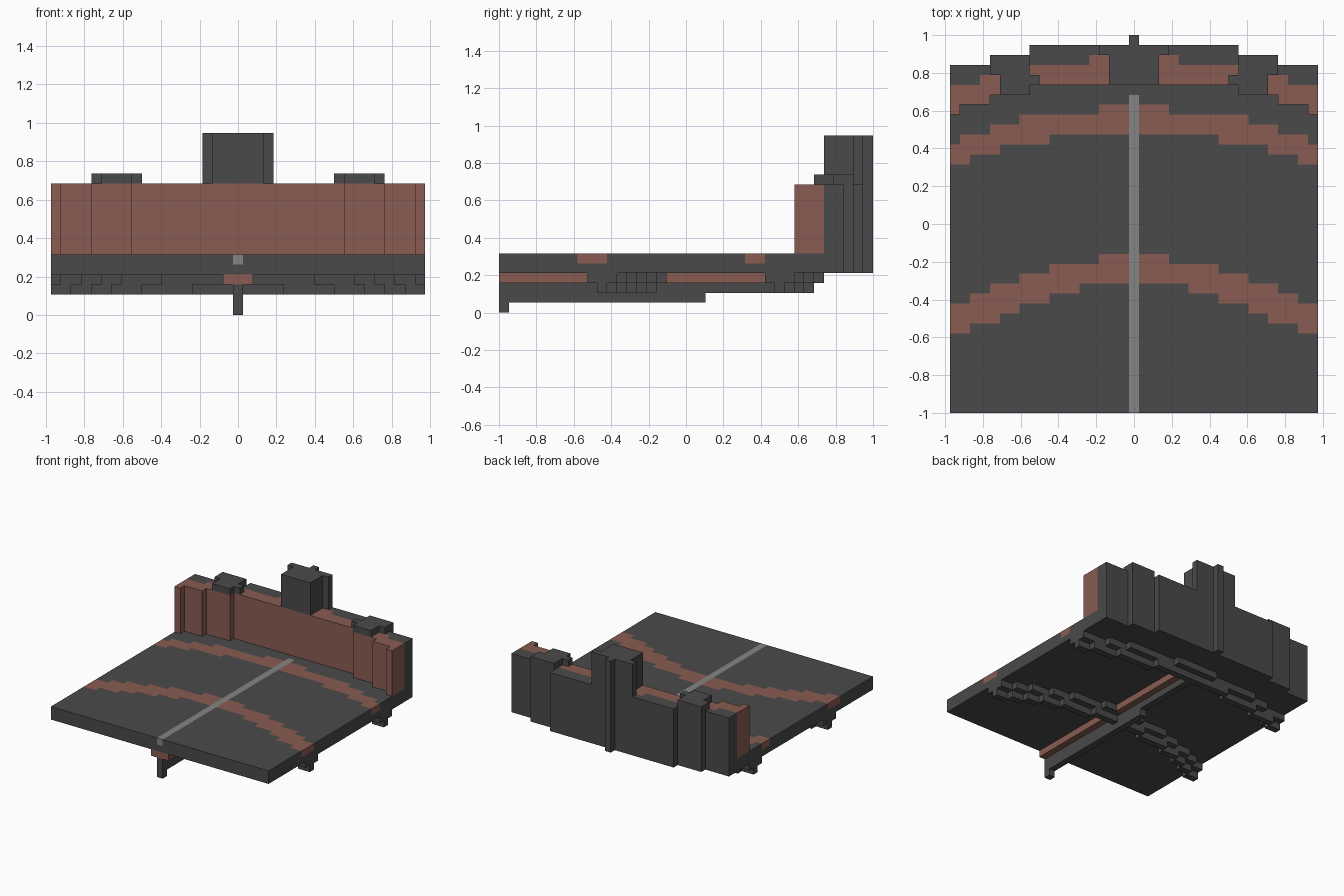
import bpy
import bmesh

cube = bpy.data.objects.get("Cube")
if cube:
    bpy.data.objects.remove(cube, do_unlink=True)

UNIT = 2 / 38          # edge of one block
HALF = 18              # blocks on each side of the middle column
cells = {}             # block position -> part name


def material(name, color):
    m = bpy.data.materials.new(name)
    m.use_nodes = True
    m.diffuse_color = color
    m.node_tree.nodes["Principled BSDF"].inputs["Base Color"].default_value = color
    return m


charcoal = material("charcoal", (0.068, 0.068, 0.068, 1))
brick = material("brick_brown", (0.25, 0.108, 0.084, 1))
grey = material("light_grey", (0.235, 0.235, 0.235, 1))


def fill(part, x, y, z):
    """Fill blocks over half-open ranges, mirrored left to right."""
    for i in range(*x):
        for j in range(*y):
            for k in range(*z):
                cells[i, j, k] = part
                cells[-i, j, k] = part


def level(start, limits, x):
    """Stepped curve that drops one block past each limit."""
    return start - sum(x > limit for limit in limits)


def build(part, mat):
    """Turn the exposed block sides of one part into a clean mesh."""
    bm = bmesh.new()
    corners = {}

    def vert(c):
        if c not in corners:
            corners[c] = bm.verts.new(((c[0] - 0.5) * UNIT, c[1] * UNIT - 1, c[2] * UNIT))
        return corners[c]

    for cell, owner in cells.items():
        if owner != part:
            continue
        for axis in range(3):
            u, v = (axis + 1) % 3, (axis + 2) % 3
            for side in (0, 1):
                near = list(cell)
                near[axis] += 2 * side - 1
                if tuple(near) in cells:
                    continue
                ring = []
                for du, dv in ((0, 0), (1, 0), (1, 1), (0, 1)):
                    c = list(cell)
                    c[axis] += side
                    c[u] += du
                    c[v] += dv
                    ring.append(vert(tuple(c)))
                bm.faces.new(ring if side else ring[::-1])
    bmesh.ops.dissolve_limit(bm, angle_limit=0.01, verts=bm.verts[:], edges=bm.edges[:])
    mesh = bpy.data.meshes.new(part)
    bm.to_mesh(mesh)
    bm.free()
    mesh.materials.append(mat)
    bpy.context.collection.objects.link(bpy.data.objects.new(part, mesh))


for x in range(HALF + 1):
    col = (x, x + 1)

    # Deck with two curved bands flush in its top layer
    fill("deck", col, (0, 33), (4, 6))
    fill("front_band", col,
         (level(13, (5, 8, 11, 13, 16), x), level(16, (3, 8, 11, 14, 16), x)), (5, 6))
    fill("back_band", col,
         (level(28, (8, 13, 16), x), level(31, (3, 11, 14, 17), x)), (5, 6))

    # Curved ribs under the deck, each with a narrower lower course
    fill("front_rib", col,
         (level(14, (7, 11, 13, 15, 17), x), level(17, (3, 8, 11, 14, 16), x)), (3, 4))
    low = level(15, (4, 9, 12, 14, 16), x)
    fill("front_rib", col, (low, low + 1), (2, 3))
    fill("back_rib", col,
         (level(30, (8, 13, 16), x), level(33, (3, 11, 14), x)), (3, 4))
    low = level(31, (6, 12, 16), x)
    fill("back_rib", col, (low, low + 1), (2, 3))

    # Rear wall with a brown facing on its front
    front = level(33, (10, 14, 17), x)
    back = level(37, (10, 14), x)
    facing = 36 if x < 5 else 35 if x < 11 else 34 if x < 16 else 33
    fill("rear_wall", col, (front, back), (4, 13))
    fill("wall_facing", col, (front, facing), (6, 13))

# Centre tower and its back pilaster
fill("centre_tower", (0, 3), (33, 37), (13, 18))
fill("centre_tower", (0, 4), (36, 37), (13, 18))
fill("pilaster", (0, 1), (37, 38), (4, 18))

# Caps on the side towers
fill("side_caps", (11, 15), (34, 36), (13, 14))
fill("side_caps", (11, 14), (32, 34), (13, 14))
fill("side_caps", (10, 11), (33, 34), (13, 14))

# Centre stripe on the deck
fill("centre_stripe", (0, 1), (0, 32), (5, 6))

# Keel with a brown beam above it and a foot at the front
fill("keel_beam", (0, 2), (0, 14), (3, 4))
fill("keel_beam", (0, 2), (17, 30), (3, 4))
fill("keel", (0, 1), (0, 32), (2, 3))
fill("keel", (0, 1), (0, 21), (1, 2))
fill("keel", (0, 1), (0, 1), (0, 1))

for part in ("deck", "front_rib", "back_rib", "rear_wall", "centre_tower",
             "pilaster", "side_caps", "keel"):
    build(part, charcoal)
for part in ("front_band", "back_band", "wall_facing", "keel_beam"):
    build(part, brick)
build("centre_stripe", grey)
